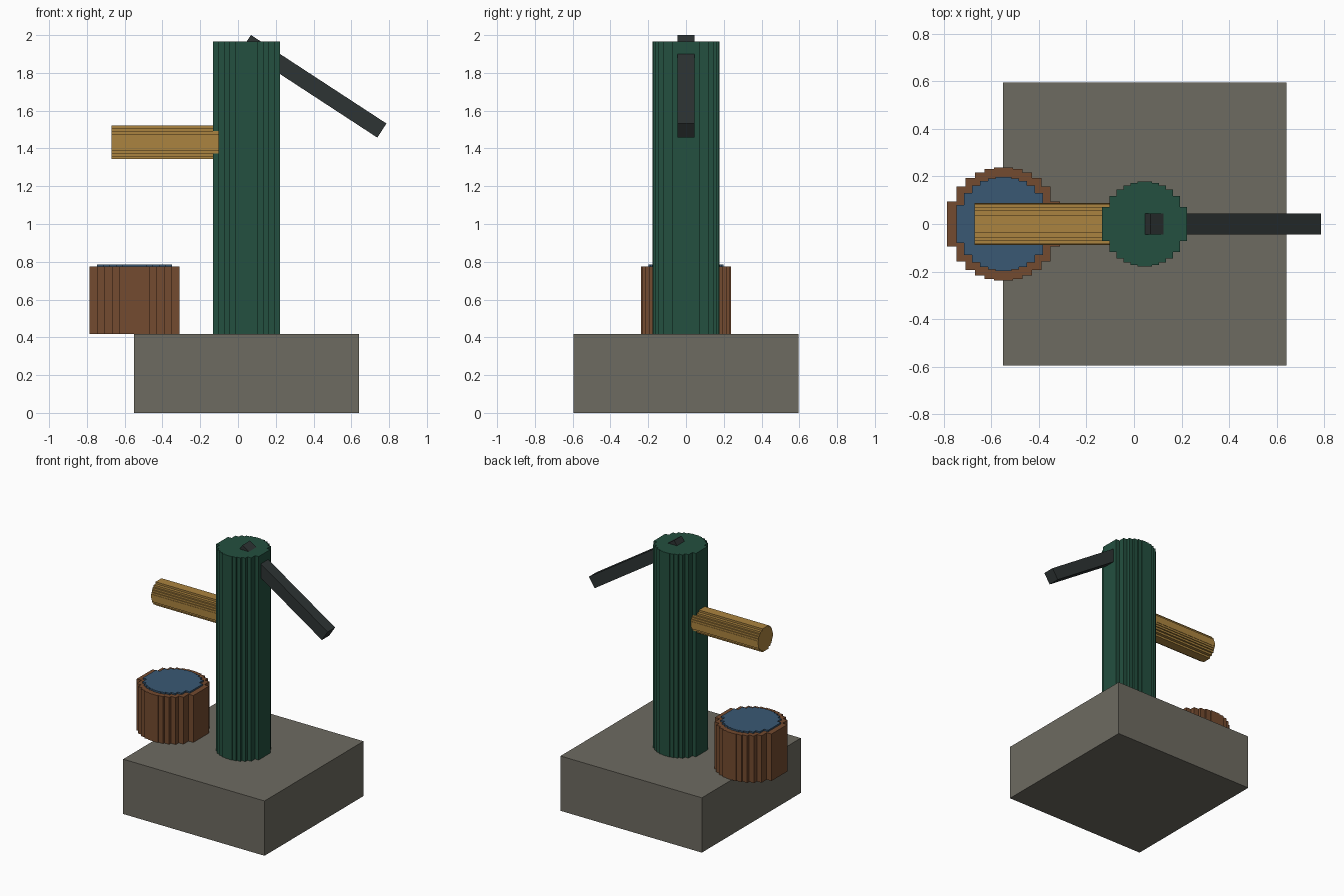
import bpy
import bmesh
from math import radians, sqrt
from mathutils import Matrix

cube = bpy.data.objects.get("Cube")
if cube:
    bpy.data.objects.remove(cube, do_unlink=True)

SLABS = 12      # every round part is cut in this many flat strips


def material(name, rgb):
    mat = bpy.data.materials.new(name)
    mat.use_nodes = True
    mat.diffuse_color = (*rgb, 1)
    mat.node_tree.nodes["Principled BSDF"].inputs["Base Color"].default_value = (*rgb, 1)
    return mat


stone = material("grey stone", (0.155, 0.147, 0.12))
green = material("green paint", (0.017, 0.08, 0.05))
wood = material("brown wood", (0.175, 0.07, 0.029))
brass = material("brass", (0.41, 0.23, 0.05))
water = material("blue water", (0.042, 0.099, 0.173))
iron = material("dark iron", (0.027, 0.034, 0.034))


def finish(bm, name, mat, location):
    bmesh.ops.recalc_face_normals(bm, faces=bm.faces)
    mesh = bpy.data.meshes.new(name)
    bm.to_mesh(mesh)
    bm.free()
    mesh.materials.append(mat)
    obj = bpy.data.objects.new(name, mesh)
    obj.location = location
    bpy.context.collection.objects.link(obj)
    return obj


def box(name, mat, size, location, tilt=0):
    bm = bmesh.new()
    bmesh.ops.create_cube(bm, size=1, matrix=Matrix.Diagonal((*size, 1)))
    obj = finish(bm, name, mat, location)
    obj.rotation_euler.y = radians(tilt)
    return obj


def stepped_cylinder(name, mat, radius, length, location, tilt=0):
    """Extruded disc outline whose chords step in equal strips along x."""
    upper = []
    for i in range(SLABS):
        x0 = -1 + 2 * i / SLABS
        x1 = x0 + 2 / SLABS
        half = sqrt(1 - ((x0 + x1) / 2) ** 2)
        # The two central strips share one chord, so skip the point between them
        if i != SLABS // 2:
            upper.append((x0, half))
        if i != SLABS // 2 - 1:
            upper.append((x1, half))
    outline = upper + [(x, -y) for x, y in reversed(upper)]
    bm = bmesh.new()
    face = bm.faces.new([bm.verts.new((x * radius, y * radius, -length / 2))
                         for x, y in outline])
    ext = bmesh.ops.extrude_face_region(bm, geom=[face], use_keep_orig=True)
    top = [v for v in ext["geom"] if isinstance(v, bmesh.types.BMVert)]
    bmesh.ops.translate(bm, verts=top, vec=(0, 0, length))
    obj = finish(bm, name, mat, location)
    obj.rotation_euler.y = radians(tilt)
    return obj


# Stone plinth and upright column
box("plinth", stone, (1.19, 1.19, 0.417), (0.045, 0, 0.2085))
stepped_cylinder("column", green, 0.1785, 1.548, (0.045, 0, 1.191))

# Spout reaching out over the bucket
stepped_cylinder("spout", brass, 0.089, 0.714, (-0.312, 0, 1.432), tilt=90)

# Bucket overhanging the plinth, with a water surface just above its rim
stepped_cylinder("bucket", wood, 0.238, 0.357, (-0.548, 0, 0.5955))
stepped_cylinder("water_surface", water, 0.198, 0.024, (-0.548, 0, 0.774))

# Sloping pump handle
box("handle", iron, (0.857, 0.089, 0.089), (0.403, 0, 1.729), tilt=33.15)
